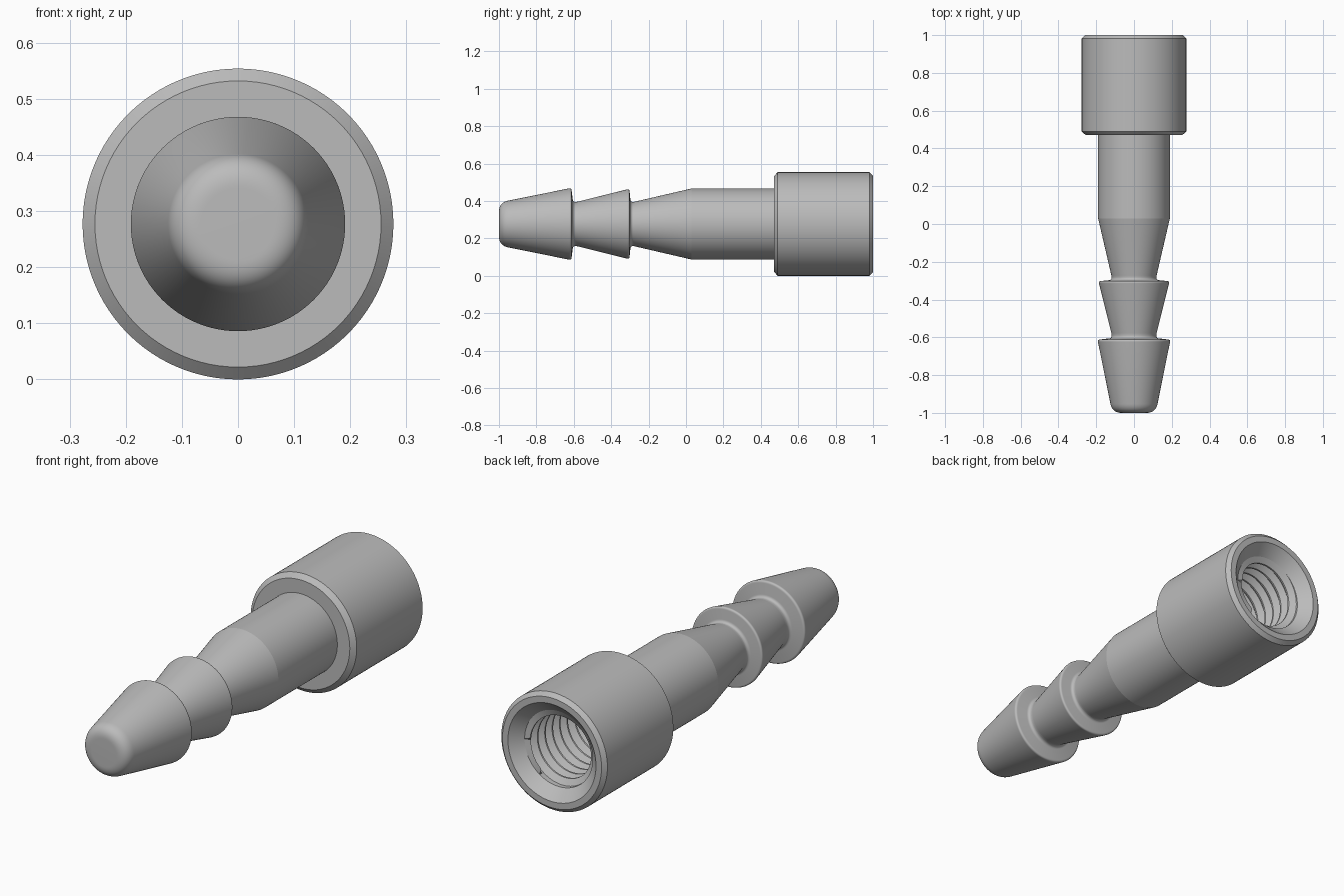
import bpy, bmesh, math
from mathutils import Vector

cube = bpy.data.objects.get("Cube")
if cube:
    bpy.data.objects.remove(cube, do_unlink=True)

AXIS_Z = 0.277
SEGS = 96

grey = bpy.data.materials.new("light grey metal")
grey.use_nodes = True
COLOR = (0.5, 0.5, 0.5, 1)
grey.diffuse_color = COLOR
grey.node_tree.nodes["Principled BSDF"].inputs["Base Color"].default_value = COLOR


def finish(name, bm):
    bmesh.ops.remove_doubles(bm, verts=bm.verts, dist=1e-5)
    mesh = bpy.data.meshes.new(name)
    bm.to_mesh(mesh)
    bm.free()
    mesh.materials.append(grey)
    obj = bpy.data.objects.new(name, mesh)
    obj.location.z = AXIS_Z
    bpy.context.collection.objects.link(obj)
    bpy.ops.object.select_all(action='DESELECT')
    obj.select_set(True)
    bpy.context.view_layer.objects.active = obj
    bpy.ops.object.shade_smooth_by_angle(angle=math.radians(12))
    return obj


def around(y, r, step):
    a = 2 * math.pi * step / SEGS
    return Vector((r * math.cos(a), y, r * math.sin(a)))


def rounded(profile, steps=16):
    """Replace each (y, r, size) corner by a smooth curve."""
    out = []
    for i, (y, r, *size) in enumerate(profile):
        p = Vector((y, r))
        if not size:
            out.append(p)
            continue
        a = p + (Vector(profile[i - 1][:2]) - p).normalized() * size[0]
        b = p + (Vector(profile[i + 1][:2]) - p).normalized() * size[0]
        for k in range(steps + 1):
            t = k / steps
            out.append(a * (1 - t) ** 2 + p * 2 * t * (1 - t) + b * t * t)
    return out


def lathe(name, profile):
    bm = bmesh.new()
    rows = [[bm.verts.new(around(y, r, s)) for s in range(SEGS)]
            for y, r in rounded(profile)]
    for lo, hi in zip(rows, rows[1:]):
        for s in range(SEGS):
            n = (s + 1) % SEGS
            bm.faces.new((lo[s], hi[s], hi[n], lo[n]))
    return finish(name, bm)


MAJOR, MINOR, PITCH = 0.178, 0.15, 0.055
BORE_END, BORE_MOUTH = 0.5, 0.95

# Barbed stem, collar and countersunk mouth
lathe("barbed_fitting_body", [
    (-1, 0), (-1, 0.115, 0.05),
    (-0.613, 0.193, 0.012), (-0.604, 0.118, 0.014),
    (-0.585, 0.118, 0.008),
    (-0.303, 0.188, 0.012), (-0.296, 0.118, 0.014),
    (-0.28, 0.118, 0.008),
    (0.03, 0.19), (0.47, 0.19),
    (0.47, 0.255), (0.49, 0.277),
    (0.982, 0.277), (1, 0.259),
    (1, 0.23), (BORE_MOUTH, MAJOR)])

# Closed end of the bore
lathe("bore_bottom", [(BORE_END, MAJOR), (0.46, 0)])

# Helical internal thread, fading out at both ends of the bore
bm = bmesh.new()
shape = [(0, MINOR), (0.15, MINOR), (0.5, MAJOR), (0.65, MAJOR)]
turns = math.ceil((BORE_MOUTH - BORE_END) / PITCH) + 2
strips = []
for step in range(turns * SEGS + 1):
    strip = []
    for offset, r in shape:
        y = BORE_MOUTH + PITCH * (1 - step / SEGS - offset)
        inside = BORE_END < y < BORE_MOUTH
        y = min(max(y, BORE_END), BORE_MOUTH)
        strip.append(bm.verts.new(around(y, r if inside else MAJOR, step)))
    strips.append(strip)
for step in range((turns - 1) * SEGS):
    here = strips[step] + strips[step + SEGS][:1]
    there = strips[step + 1] + strips[step + 1 + SEGS][:1]
    for k in range(len(shape)):
        bm.faces.new((here[k], here[k + 1], there[k + 1], there[k]))
finish("internal_thread", bm)
